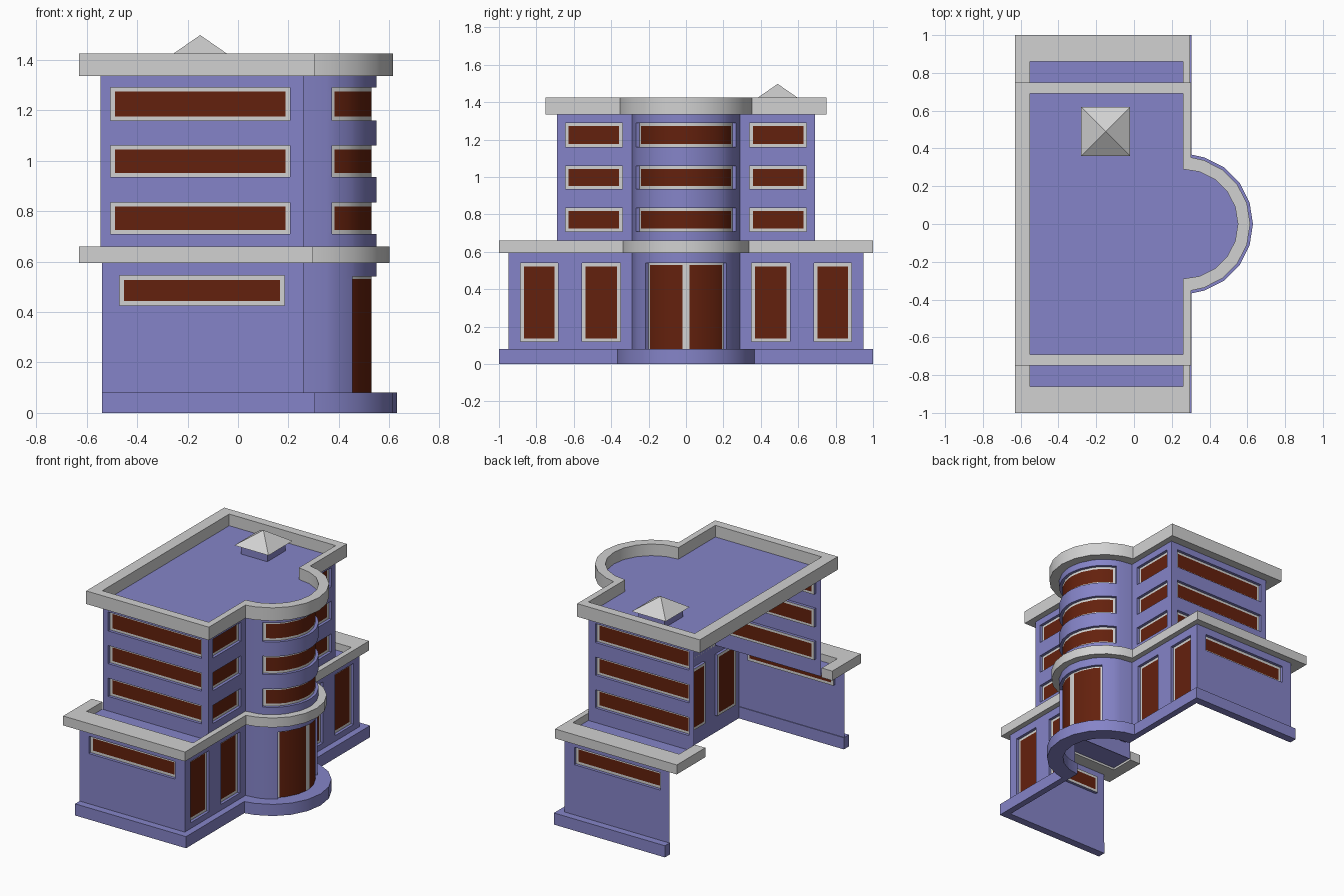
import bpy, bmesh, math

if "Cube" in bpy.data.objects:
    bpy.data.objects.remove(bpy.data.objects["Cube"])

CX = 0.26          # front wall plane and centre of the round bay
BAY_R = 0.29       # bay wall radius
DEPTH = 0.02       # window recess


def material(name, rgb):
    m = bpy.data.materials.new(name)
    m.diffuse_color = (*rgb, 1)
    m.use_nodes = True
    m.node_tree.nodes["Principled BSDF"].inputs["Base Color"].default_value = m.diffuse_color
    return m


BLUE = material("blue_wall", (0.235, 0.231, 0.578))
GREY = material("light_grey_trim", (0.64, 0.64, 0.64))
BROWN = material("red_brown_glass", (0.127, 0.015, 0.004))


def finish(name, bm, mats, fix=True, mirror=False):
    if fix:
        bmesh.ops.recalc_face_normals(bm, faces=bm.faces)
    me = bpy.data.meshes.new(name)
    bm.to_mesh(me)
    bm.free()
    for m in mats:
        me.materials.append(m)
    ob = bpy.data.objects.new(name, me)
    bpy.context.collection.objects.link(ob)
    bpy.ops.object.select_all(action='DESELECT')
    ob.select_set(True)
    bpy.context.view_layer.objects.active = ob
    bpy.ops.object.shade_smooth_by_angle(angle=math.radians(30))
    if mirror:
        mod = ob.modifiers.new("mirror", 'MIRROR')
        mod.use_axis = (False, True, False)
    return ob


def sheet(name, place, u_rng, z_rng, recesses, panes, extra=(), mirror=False):
    """Wall skin with recessed windows. Rectangles are (u0, u1, z0, z1)."""
    rects = recesses + panes
    us = sorted({*u_rng, *extra, *(v for r in rects for v in r[:2])})
    zs = sorted({*z_rng, *(v for r in rects for v in r[2:])})
    bm = bmesh.new()
    cache = {}

    def vert(u, z, d):
        if (u, z, d) not in cache:
            cache[u, z, d] = bm.verts.new(place(u, z, d))
        return cache[u, z, d]

    def inside(rs, u, z):
        return any(r[0] < u < r[1] and r[2] < z < r[3] for r in rs)

    kinds = {}
    for i in range(len(us) - 1):
        for j in range(len(zs) - 1):
            u, z = (us[i] + us[i + 1]) / 2, (zs[j] + zs[j + 1]) / 2
            k = 2 if inside(panes, u, z) else 1 if inside(recesses, u, z) else 0
            kinds[i, j] = k
            d = DEPTH if k else 0
            f = bm.faces.new([vert(us[i], zs[j], d), vert(us[i + 1], zs[j], d),
                              vert(us[i + 1], zs[j + 1], d), vert(us[i], zs[j + 1], d)])
            f.material_index = k
    # reveals where wall meets recess
    for (i, j), k in kinds.items():
        for di, dj in ((1, 0), (0, 1)):
            n = kinds.get((i + di, j + dj))
            if n is None or bool(n) == bool(k):
                continue
            a = (us[i + 1], zs[j]) if di else (us[i + 1], zs[j + 1])
            b = (us[i + 1], zs[j + 1]) if di else (us[i], zs[j + 1])
            da, db = (DEPTH, 0) if n else (0, DEPTH)
            bm.faces.new([vert(*a, db), vert(*a, da), vert(*b, da), vert(*b, db)])
    return finish(name, bm, [BLUE, GREY, BROWN], fix=False, mirror=mirror)


def shrink(r, du, dz):
    return (r[0] + du, r[1] - du, r[2] + dz, r[3] - dz)


FLOORS = [(0.71, 0.835), (0.935, 1.06), (1.16, 1.29)]

# side walls (mirrored across y)
low = [(-0.47, 0.185, 0.425, 0.545)]
sheet("ground_side_wall", lambda u, z, d: (u, -0.95 + d, z), (-0.54, CX), (0.08, 0.61),
      low, [shrink(r, 0.018, 0.018) for r in low], mirror=True)
up = [(-0.505, 0.207, a, b) for a, b in FLOORS]
sheet("tower_side_wall", lambda u, z, d: (u, -0.69 + d, z), (-0.545, CX), (0.6, 1.34),
      up, [shrink(r, 0.018, 0.016) for r in up], mirror=True)

# front walls beside the bay (mirrored across y)
tall = [(-0.885, -0.685, 0.12, 0.54), (-0.555, -0.35, 0.12, 0.54)]
sheet("ground_front_wall", lambda u, z, d: (CX - d, u, z), (-0.95, -BAY_R), (0.08, 0.61),
      tall, [shrink(r, 0.018, 0.018) for r in tall], mirror=True)
fr = [(-0.645, -0.34, a, b) for a, b in FLOORS]
sheet("tower_front_wall", lambda u, z, d: (CX - d, u, z), (-0.69, -BAY_R), (0.6, 1.34),
      fr, [shrink(r, 0.018, 0.016) for r in fr], mirror=True)


# round bay with curved windows and entrance doors; u is the angle in degrees
def bay(u, z, d):
    a = math.radians(u)
    return (CX + (BAY_R - d) * math.cos(a), (BAY_R - d) * math.sin(a), z)


curved = [(-67, 67, a, b) for a, b in FLOORS]
door = (-48, 48, 0.08, 0.54)
doors = [(-45.5, -4, 0.08, 0.53), (4, 45.5, 0.08, 0.53)]
sheet("round_bay", bay, (-90, 90), (0.08, 1.34), curved + [door],
      [shrink(r, 4, 0.016) for r in curved] + doors, extra=range(-90, 91, 18))


def plan(x_front, y, r, x_back, y_end=None):
    """Plan outline: back, side, front, round bay, and the same mirrored."""
    a = math.degrees(math.acos((x_front - CX) / r))
    half = [(x_back, -y), (x_front, -y)]
    if y_end:
        half.insert(0, (x_back, -y_end))
    arc = [(CX + r * math.cos(math.radians(t)), r * math.sin(math.radians(t)))
           for t in (-a, *range(-72, 73, 18), a)]
    return half + arc + [(x, -v) for x, v in reversed(half)]


def band(name, outer, inner, z0, z1, mat, closed=False):
    """Solid strip between two plan outlines."""
    bm = bmesh.new()
    rows = [[bm.verts.new((*o, z0)), bm.verts.new((*o, z1)),
             bm.verts.new((*i, z1)), bm.verts.new((*i, z0))]
            for o, i in zip(outer, inner)]
    n = len(rows)
    for k in range(n if closed else n - 1):
        p, q = rows[k], rows[(k + 1) % n]
        for e in range(4):
            f = (e + 1) % 4
            bm.faces.new([p[e], q[e], q[f], p[f]])
    if not closed:
        bm.faces.new(rows[0])
        bm.faces.new(rows[-1])
    return finish(name, bm, [mat])


# plinth and cornices
band("plinth", plan(0.305, 1.0, 0.37, -0.54), plan(CX, 0.945, 0.265, -0.54), 0, 0.08, BLUE)
band("lower_cornice", plan(0.297, 1.0, 0.34, -0.63, 0.69),
     plan(CX, 0.86, 0.285, -0.55, 0.69), 0.595, 0.66, GREY)
band("upper_cornice", plan(0.303, 0.75, 0.355, -0.63),
     plan(CX, 0.69, 0.29, -0.55), 1.335, 1.425, GREY, closed=True)

# main roof
bm = bmesh.new()
roof = bm.faces.new([bm.verts.new((*p, 1.345)) for p in plan(CX, 0.69, 0.29, -0.55)])
finish("main_roof", bm, [BLUE], fix=False)

# ledges on top of the ground floor wings
bm = bmesh.new()
bm.faces.new([bm.verts.new((x, y, 0.61)) for x, y in
              ((-0.55, -0.86), (CX, -0.86), (CX, -0.69), (-0.55, -0.69))])
finish("wing_roof", bm, [BLUE], fix=False, mirror=True)


# rooftop hatch with a pyramid cap
def square(bm, h, z):
    return [bm.verts.new((-0.15 + sx * h, 0.49 + sy * h, z))
            for sx, sy in ((-1, -1), (1, -1), (1, 1), (-1, 1))]


bm = bmesh.new()
a, b = square(bm, 0.1, 1.345), square(bm, 0.1, 1.41)
for k in range(4):
    bm.faces.new([a[k], a[k - 3], b[k - 3], b[k]])
finish("hatch_box", bm, [BLUE], fix=False)

bm = bmesh.new()
a, tip = square(bm, 0.13, 1.408), bm.verts.new((-0.15, 0.49, 1.498))
bm.faces.new(a[::-1])
for k in range(4):
    bm.faces.new([a[k], a[k - 3], tip])
finish("hatch_cap", bm, [GREY])
